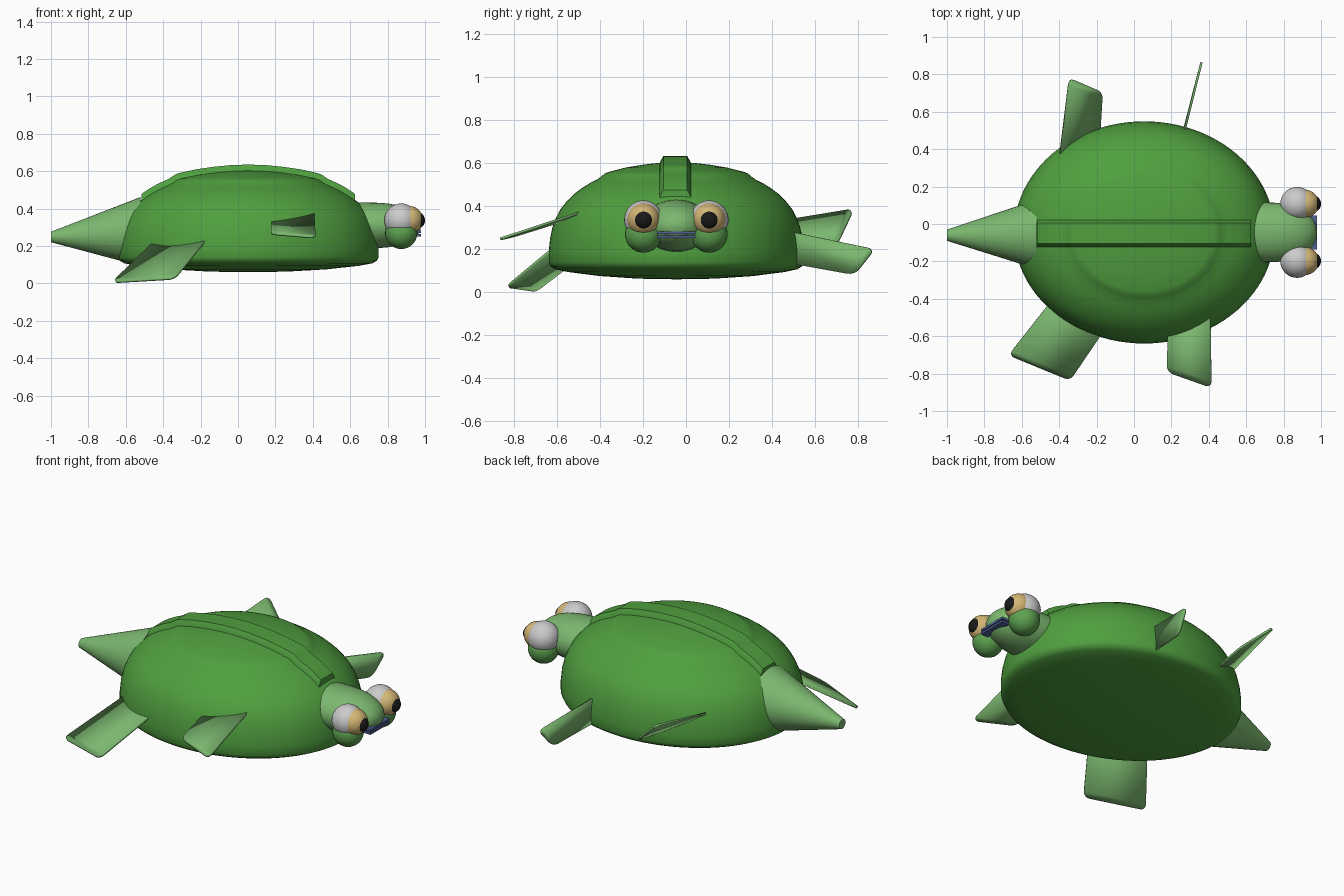
import bpy, bmesh
from math import sin, cos, pi
from mathutils import Vector

if "Cube" in bpy.data.objects:
    bpy.data.objects.remove(bpy.data.objects["Cube"])

MID = -0.045          # y of the body's long axis


def material(name, rgb):
    m = bpy.data.materials.new(name)
    m.diffuse_color = (*rgb, 1)
    m.use_nodes = True
    m.node_tree.nodes["Principled BSDF"].inputs["Base Color"].default_value = m.diffuse_color
    return m


SHELL = material("shell_green", (0.08, 0.35, 0.05))
SKIN = material("skin_green", (0.20, 0.48, 0.16))
CHEEK = material("cheek_green", (0.11, 0.36, 0.08))
WHITE = material("eye_white", (0.62, 0.62, 0.62))
TAN = material("iris_tan", (0.65, 0.47, 0.18))
BLACK = material("pupil_black", (0.01, 0.01, 0.01))
LIP = material("lip_blue", (0.08, 0.12, 0.30))


def finish(name, bm, mat, angle=0.7):
    bmesh.ops.recalc_face_normals(bm, faces=bm.faces)
    me = bpy.data.meshes.new(name)
    bm.to_mesh(me)
    bm.free()
    ob = bpy.data.objects.new(name, me)
    bpy.context.collection.objects.link(ob)
    me.materials.append(mat)
    bpy.ops.object.select_all(action='DESELECT')
    ob.select_set(True)
    bpy.context.view_layer.objects.active = ob
    bpy.ops.object.shade_smooth_by_angle(angle=angle)
    return ob


def loft(name, rings, mat, angle=0.7):
    """Skin a list of closed rings and cap both ends."""
    bm = bmesh.new()
    loops = [[bm.verts.new(p) for p in ring] for ring in rings]
    n = len(loops[0])
    for a, b in zip(loops, loops[1:]):
        for i in range(n):
            j = (i + 1) % n
            bm.faces.new((a[i], a[j], b[j], b[i]))
    bm.faces.new(loops[0])
    bm.faces.new(loops[-1])
    return finish(name, bm, mat, angle)


def x_ring(x, y, z, ry, rz, n=40):
    return [(x, y + ry * cos(2 * pi * i / n), z + rz * sin(2 * pi * i / n)) for i in range(n)]


def ball(name, loc, r, mat):
    bm = bmesh.new()
    bmesh.ops.create_uvsphere(bm, u_segments=32, v_segments=20, radius=r)
    bmesh.ops.translate(bm, vec=loc, verts=bm.verts)
    return finish(name, bm, mat)


# Shell: elliptical rings following a profile (relative radius, height)
CX, RX, RY = 0.055, 0.697, 0.594
under = [(0.02, 0.06), (0.3, 0.063), (0.6, 0.075), (0.85, 0.094), (0.95, 0.107), (0.985, 0.12)]
upper = [(1, 0.14), (1.0, 0.19), (0.99, 0.25), (0.972, 0.3), (0.945, 0.345), (0.91, 0.385),
         (0.86, 0.423), (0.8, 0.458), (0.74, 0.485), (0.68, 0.507), (0.615, 0.527),
         (0.59, 0.538), (0.56, 0.553), (0.53, 0.56), (0.4, 0.58), (0.27, 0.593),
         (0.14, 0.602), (0.02, 0.605)]
loft("shell", [[(CX + RX * r * cos(2 * pi * i / 96), MID + RY * r * sin(2 * pi * i / 96), z)
                for i in range(96)] for r, z in under + upper], SHELL)


def shell_height(r):
    for (r1, z1), (r0, z0) in zip(upper, upper[1:]):
        if r0 <= r < r1:
            return z0 + (z1 - z0) * (r - r0) / (r1 - r0)
    return upper[-1][1]


# Ridge running along the middle of the shell
ridge = []
for k in range(81):
    t = -0.82 + 1.64 * k / 80
    z = shell_height(abs(t))
    ridge.append([(CX + RX * t, MID - 0.005 + dy, z + dz) for dy, dz in
                  ((-0.075, -0.03), (-0.072, 0.0), (-0.055, 0.03), (0.055, 0.03),
                   (0.072, 0.0), (0.075, -0.03))])
loft("shell_ridge", ridge, SHELL)

# Head, blunt and rounded toward +x
head = [(0.6, 1), (0.7, 1), (0.76, 0.99), (0.81, 0.95), (0.86, 0.87), (0.9, 0.76),
        (0.935, 0.6), (0.96, 0.42), (0.974, 0.22), (0.978, 0.03)]
loft("head", [x_ring(x, MID, 0.31, 0.16 * s, 0.122 * s) for x, s in head], SKIN)

# Cheeks and layered eyes on both sides
for side, s in (("right", -1), ("left", 1)):
    y = MID + s * 0.153
    ball(side + "_cheek", (0.873, y, 0.27), 0.086, CHEEK)
    ball(side + "_eye", (0.872, y, 0.337), 0.09, WHITE)
    ball(side + "_iris", (0.914, y, 0.339), 0.075, TAN)
    ball(side + "_pupil", (0.954, y, 0.337), 0.046, BLACK)

# Mouth: two thin lips across the head
for name, z in (("lower_lip", 0.258), ("upper_lip", 0.277)):
    bm = bmesh.new()
    bmesh.ops.create_cube(bm, size=1)
    bmesh.ops.scale(bm, vec=(0.05, 0.18, 0.013), verts=bm.verts)
    bmesh.ops.translate(bm, vec=(0.953, MID, z), verts=bm.verts)
    finish(name, bm, LIP)

# Tail: blunt tapering cone
loft("tail", [x_ring(-1.0, -0.06, 0.248, 0.03, 0.028),
              x_ring(-0.52, -0.055, 0.277, 0.185, 0.185)], SKIN)


# Flippers: thin rounded plates; corners are inner a, outer a, outer b, inner b
def flipper(name, corners):
    a, b, c, d = map(Vector, corners)
    a, d = a + (a - b) * 0.2, d + (d - c) * 0.2      # bury the root in the shell
    bm = bmesh.new()
    v = [bm.verts.new(p) for p in (a, b, c, d)]
    bm.faces.new(v)
    bmesh.ops.bevel(bm, geom=v[1:3], offset=0.035, segments=4, profile=0.5, affect='VERTICES')
    bmesh.ops.triangulate(bm, faces=bm.faces)
    ob = finish(name, bm, SKIN)
    mod = ob.modifiers.new("thickness", 'SOLIDIFY')
    mod.thickness, mod.offset = 0.012, 0


flipper("rear_right_flipper", [(-0.45, -0.42, 0.22), (-0.67, -0.70, 0.006),
                               (-0.34, -0.835, 0.025), (-0.18, -0.60, 0.22)])
flipper("front_right_flipper", [(0.18, -0.60, 0.325), (0.175, -0.79, 0.265),
                                (0.415, -0.875, 0.245), (0.41, -0.54, 0.355)])
flipper("rear_left_flipper", [(-0.39, 0.42, 0.325), (-0.345, 0.78, 0.385),
                              (-0.17, 0.705, 0.225), (-0.185, 0.45, 0.19)])
flipper("front_left_flipper", [(0.275, 0.52, 0.275), (0.365, 0.88, 0.20),
                               (0.34, 0.785, 0.08), (0.27, 0.51, 0.13)])
